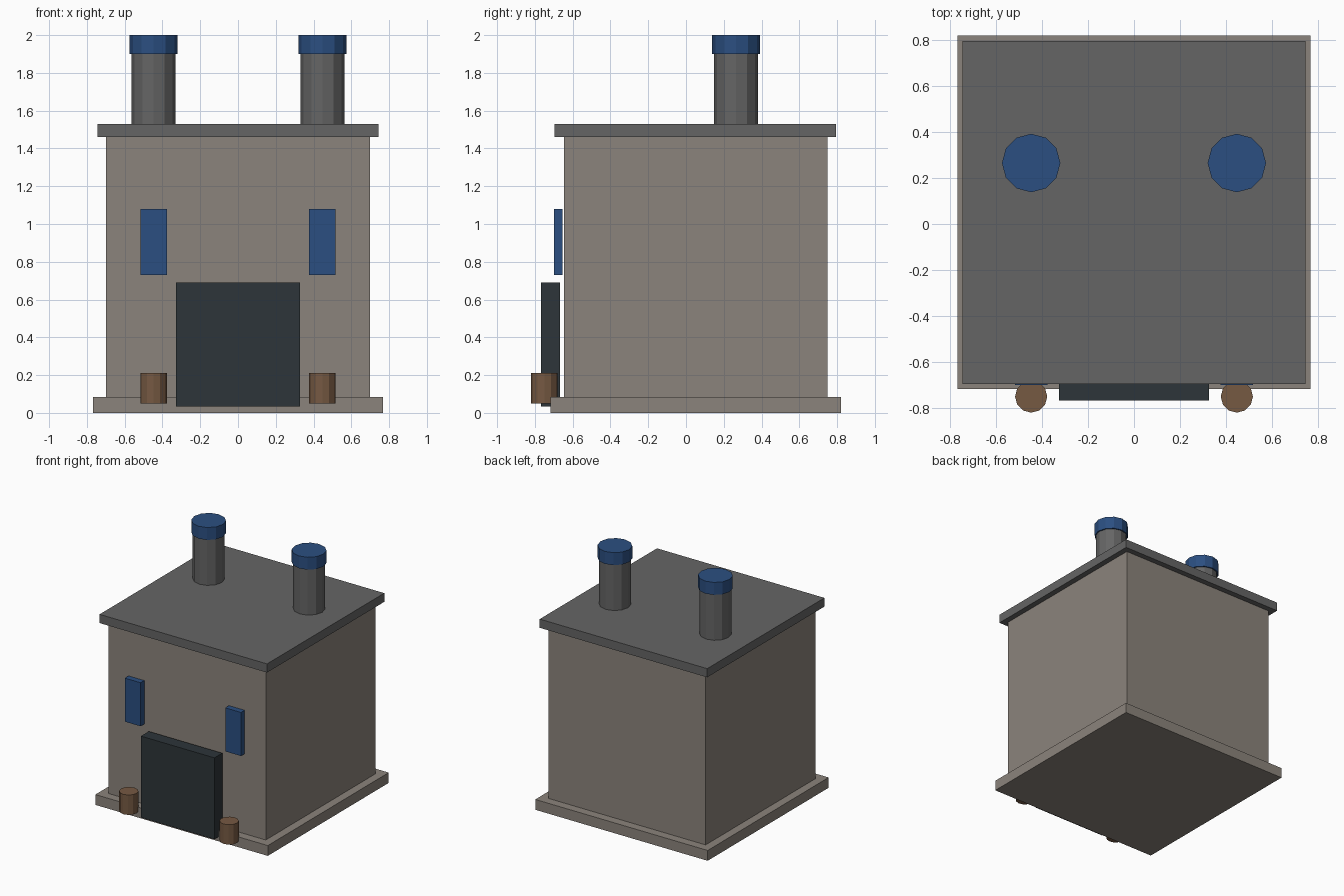
import bpy
import math

cube = bpy.data.objects.get("Cube")
if cube:
    bpy.data.objects.remove(cube, do_unlink=True)


def material(name, rgb):
    mat = bpy.data.materials.new(name)
    mat.use_nodes = True
    mat.diffuse_color = (*rgb, 1)
    mat.node_tree.nodes["Principled BSDF"].inputs["Base Color"].default_value = (*rgb, 1)
    return mat


stone = material("warm stone", (0.26, 0.23, 0.20))
slate = material("grey slate", (0.13, 0.13, 0.13))
blue = material("blue", (0.024, 0.078, 0.22))
dark = material("dark door", (0.026, 0.035, 0.041))
wood = material("brown wood", (0.18, 0.10, 0.055))


def box(name, mat, x, y, z):
    """Box spanning the given (low, high) range on each axis."""
    spans = (x, y, z)
    bpy.ops.mesh.primitive_cube_add(size=1, location=[(a + b) / 2 for a, b in spans])
    obj = bpy.context.object
    obj.name = name
    obj.scale = [b - a for a, b in spans]
    obj.data.materials.append(mat)
    bpy.ops.object.transform_apply(location=False, rotation=False, scale=True)


def drum(name, mat, x, y, z, radius):
    """Upright twelve-sided cylinder spanning the z range."""
    bpy.ops.mesh.primitive_cylinder_add(
        vertices=12, radius=radius, depth=z[1] - z[0], location=(x, y, sum(z) / 2))
    obj = bpy.context.object
    obj.name = name
    obj.data.materials.append(mat)


# Building shell
box("plinth", stone, (-0.767, 0.767), (-0.717, 0.82), (0, 0.083))
box("walls", stone, (-0.70, 0.70), (-0.647, 0.75), (0.083, 1.46))
box("roof_slab", slate, (-0.745, 0.745), (-0.695, 0.795), (1.46, 1.53))

# Large front door
box("door", dark, (-0.327, 0.327), (-0.767, -0.667), (0.035, 0.69))

# Paired windows, barrels and chimneys
for side, sign in (("left", 1), ("right", -1)):
    x = sign * 0.447
    box(side + "_window", blue, (x - 0.07, x + 0.07), (-0.70, -0.653), (0.73, 1.08))
    drum(side + "_barrel", wood, x, -0.75, (0.05, 0.21), 0.07)
    drum(side + "_chimney", slate, x, 0.265, (1.53, 1.90), 0.117)
    drum(side + "_chimney_cap", blue, x, 0.265, (1.90, 2.0), 0.127)
